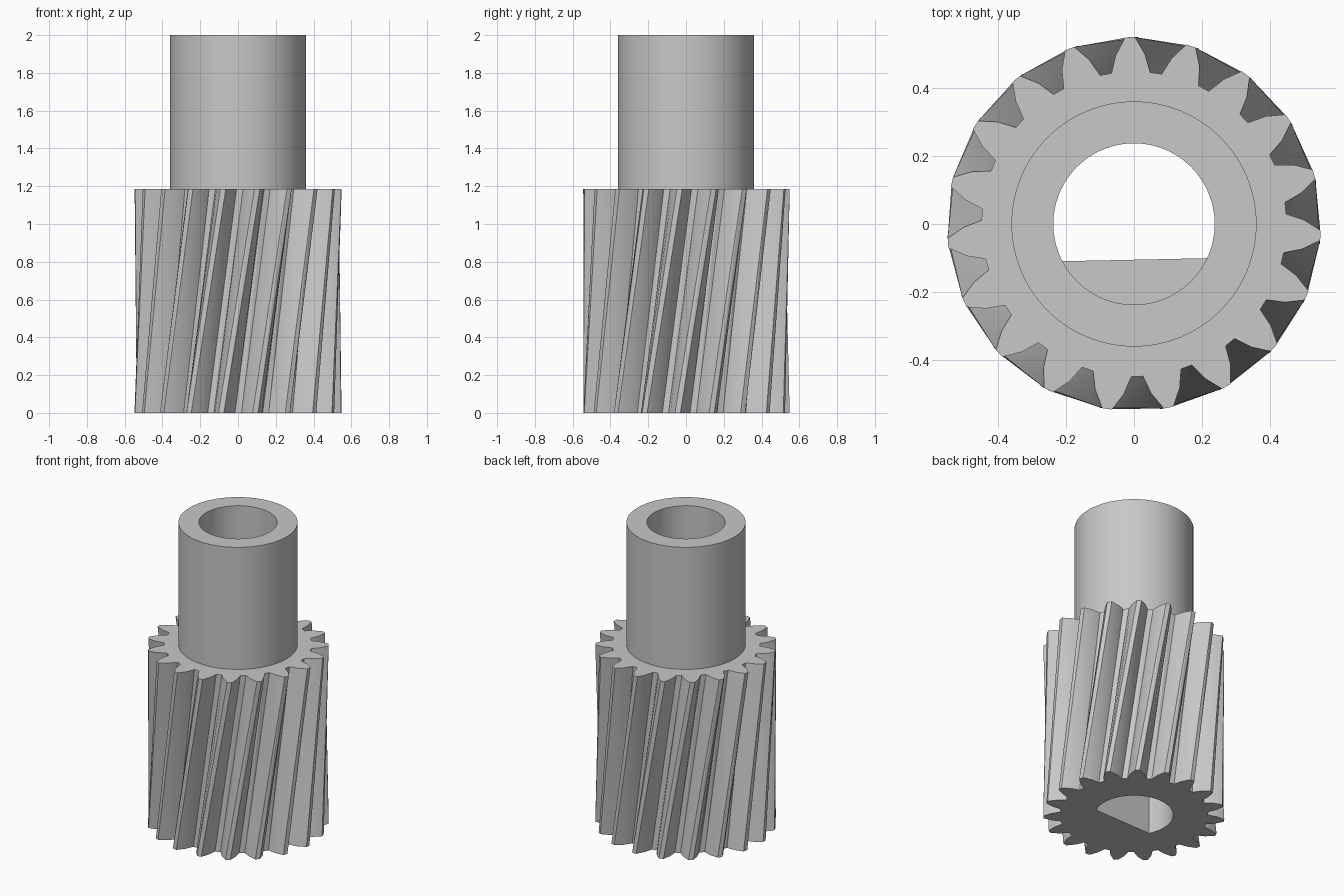
import bpy
import bmesh
from math import radians, sin, cos, asin, pi

TEETH = 19
GEAR_HEIGHT = 1.185
TOTAL_HEIGHT = 2.0
BORE_RADIUS = 0.237
SHAFT_RADIUS = 0.36
TILT = radians(1.2)      # slight turn of the whole part
TWIST = radians(20)      # helix turn from bottom to top

cube = bpy.data.objects.get("Cube")
if cube:
    bpy.data.objects.remove(cube, do_unlink=True)

steel = bpy.data.materials.new("light_grey")
steel.use_nodes = True
GREY = (0.58, 0.58, 0.58, 1)
steel.diffuse_color = GREY
steel.node_tree.nodes["Principled BSDF"].inputs["Base Color"].default_value = GREY


def circle(radius, steps=96):
    return [(radius, 2 * pi * i / steps) for i in range(steps)]


def d_shape(radius, flat, steps=72):
    """Circle cut off by a straight chord on its -y side."""
    start = -asin(flat / radius)
    sweep = pi - 2 * start
    return [(radius, start + sweep * i / steps + TILT) for i in range(steps + 1)]


def gear_outline():
    """Tooth half profile (radius, half angle), mirrored and repeated."""
    half = [(0.448, 7.3), (0.5, 4.9), (0.549, 1.5)]
    tooth = [(r, -a) for r, a in half] + [(r, a) for r, a in reversed(half)]
    return [(r, radians(a) + pi / 2 + TILT + 2 * pi * k / TEETH)
            for k in range(TEETH) for r, a in tooth]


def hollow_prism(name, outer, inner, z0, z1, twist=0.0, bottom=True):
    """Extrude an outline with a hole; twist turns the outer wall only."""
    bm = bmesh.new()

    def ring(loop, z, turn):
        verts = [bm.verts.new((r * cos(a + turn), r * sin(a + turn), z)) for r, a in loop]
        edges = [bm.edges.new((v, verts[(i + 1) % len(verts)])) for i, v in enumerate(verts)]
        return verts, edges

    low_out, high_out = ring(outer, z0, -twist), ring(outer, z1, 0)
    low_in, high_in = ring(inner, z0, 0), ring(inner, z1, 0)
    for (low, _), (high, _) in ((low_out, high_out), (low_in, high_in)):
        n = len(low)
        for i in range(n):
            j = (i + 1) % n
            bm.faces.new((low[i], low[j], high[j], high[i]))
    if twist:
        bmesh.ops.triangulate(bm, faces=bm.faces[:], quad_method='SHORT_EDGE')
    caps = [(high_out, high_in, 1)]
    if bottom:
        caps.append((low_out, low_in, -1))
    for out, hole, up in caps:
        bmesh.ops.triangle_fill(bm, edges=out[1] + hole[1], use_beauty=True,
                                normal=(0, 0, up))
    bmesh.ops.recalc_face_normals(bm, faces=bm.faces[:])
    mesh = bpy.data.meshes.new(name)
    bm.to_mesh(mesh)
    bm.free()
    mesh.materials.append(steel)
    obj = bpy.data.objects.new(name, mesh)
    bpy.context.collection.objects.link(obj)
    bpy.ops.object.select_all(action='DESELECT')
    obj.select_set(True)
    bpy.context.view_layer.objects.active = obj
    bpy.ops.object.shade_smooth_by_angle(angle=radians(20))
    return obj


# Helical gear with a D-shaped bore
hollow_prism("helical_gear", gear_outline(), d_shape(BORE_RADIUS, 0.105),
             0, GEAR_HEIGHT, TWIST)

# Round hollow shaft standing on the gear
hollow_prism("hollow_shaft", circle(SHAFT_RADIUS), circle(BORE_RADIUS),
             GEAR_HEIGHT, TOTAL_HEIGHT, bottom=False)
